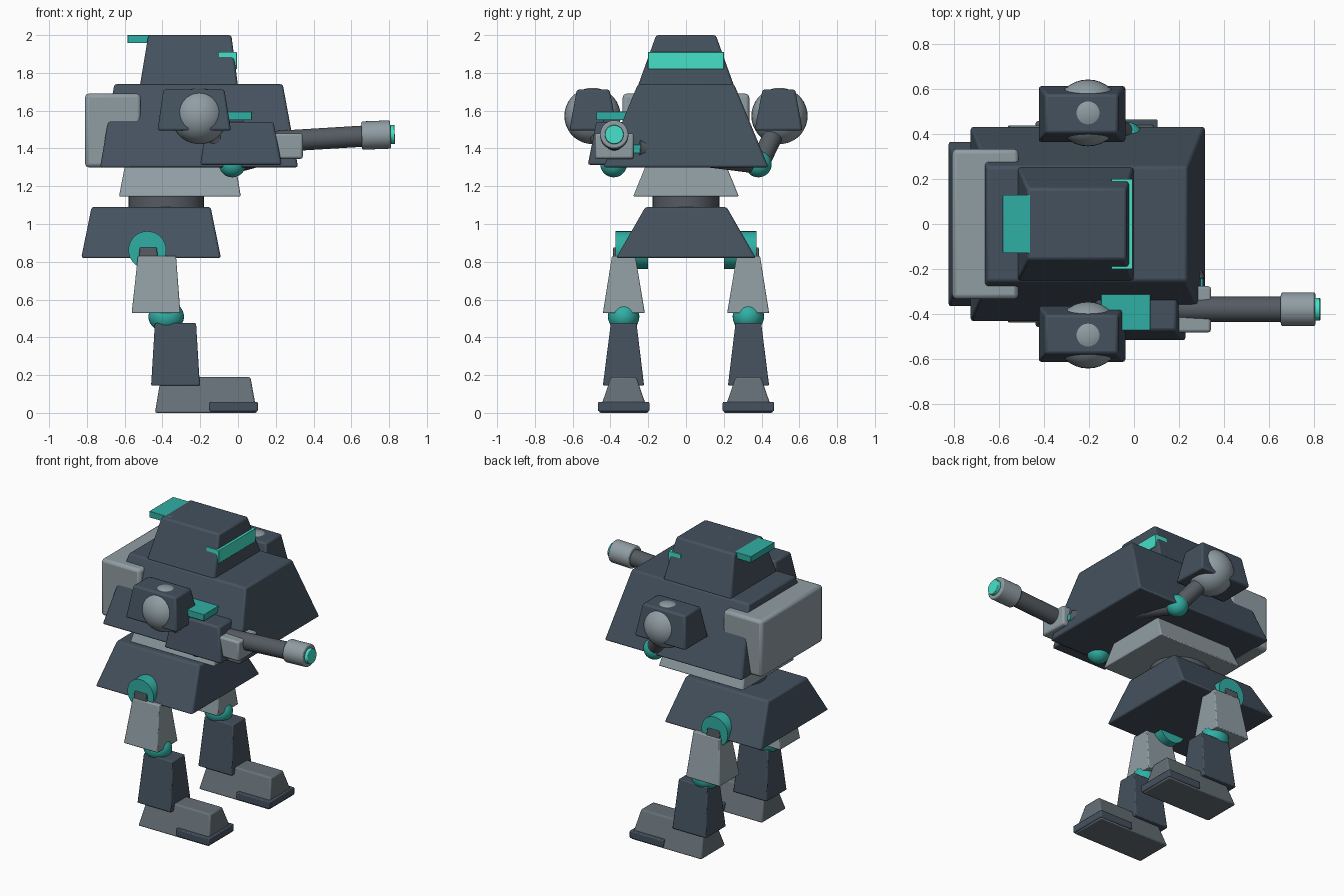
import bpy, bmesh, math
from mathutils import Vector, Matrix

if "Cube" in bpy.data.objects:
    bpy.data.objects.remove(bpy.data.objects["Cube"])


def material(name, rgb):
    m = bpy.data.materials.new(name)
    m.diffuse_color = (*rgb, 1)
    m.use_nodes = True
    m.node_tree.nodes["Principled BSDF"].inputs["Base Color"].default_value = m.diffuse_color
    return m


DARK = material("dark_armour", (0.058, 0.083, 0.112))
LIGHT = material("light_plate", (0.28, 0.34, 0.37))
MID = material("mid_plate", (0.13, 0.16, 0.18))
METAL = material("gunmetal", (0.09, 0.105, 0.12))
TEAL = material("teal_joint", (0.03, 0.43, 0.37))
GLOW = material("bright_teal", (0.06, 0.75, 0.58))


def finish(name, bm, mat, bevel=0.0):
    bmesh.ops.recalc_face_normals(bm, faces=bm.faces)
    me = bpy.data.meshes.new(name)
    bm.to_mesh(me)
    bm.free()
    ob = bpy.data.objects.new(name, me)
    bpy.context.collection.objects.link(ob)
    me.materials.append(mat)
    if bevel:
        b = ob.modifiers.new("bevel", 'BEVEL')
        b.width, b.segments = bevel, 2
    bpy.context.view_layer.objects.active = ob
    bpy.ops.object.select_all(action='DESELECT')
    ob.select_set(True)
    bpy.ops.object.shade_smooth_by_angle(angle=math.radians(35))
    return ob


def block(name, bottom, top, z, mat, bevel=0.012):
    """Tapered box; bottom and top are (x0, x1, y0, y1), z is (z0, z1)."""
    bm = bmesh.new()
    bmesh.ops.create_cube(bm, size=1)
    for v in bm.verts:
        r = top if v.co.z > 0 else bottom
        v.co = (r[v.co.x > 0], r[2 + (v.co.y > 0)], z[v.co.z > 0])
    return finish(name, bm, mat, bevel)


def box(name, r, z, mat, bevel=0.012):
    return block(name, r, r, z, mat, bevel)


def ball(name, c, r, mat):
    bm = bmesh.new()
    bmesh.ops.create_uvsphere(bm, u_segments=32, v_segments=18, radius=1)
    bmesh.ops.transform(bm, verts=bm.verts,
                        matrix=Matrix.Translation(c) @ Matrix.Diagonal((*r, 1)))
    return finish(name, bm, mat)


def rod(name, a, b, r, mat, bevel=0.0, squash=1.0):
    a, b = Vector(a), Vector(b)
    d = b - a
    bm = bmesh.new()
    bmesh.ops.create_cone(bm, cap_ends=True, segments=32, radius1=r, radius2=r, depth=d.length)
    turn = d.to_track_quat('Z', 'Y').to_matrix().to_4x4()
    flat = Matrix.Diagonal((1, squash, 1, 1))
    bmesh.ops.transform(bm, verts=bm.verts, matrix=flat @ Matrix.Translation((a + b) / 2) @ turn)
    return finish(name, bm, mat, bevel)


# Hips, waist and torso
block("pelvis", (-.83, -.09, -.37, .37), (-.775, -.145, -.215, .215), (.82, 1.09), DARK)
rod("waist", (-.38, 0, 1.05), (-.38, 0, 1.18), .2, METAL, 0, .89)
block("abdomen", (-.63, .015, -.28, .28), (-.595, -.015, -.205, .205), (1.145, 1.33), LIGHT, .008)
block("torso", (-.73, .318, -.437, .437), (-.655, .237, -.255, .255), (1.3, 1.74), DARK)
box("backpack", (-.81, -.515, -.335, .335), (1.3, 1.69), LIGHT, .02)

# Head, visor and top sensor
block("head", (-.52, 0, -.255, .255), (-.475, -.035, -.158, .158), (1.73, 2.0), DARK)
box("visor_band", (-.1, -.012, -.2, .2), (1.87, 1.91), GLOW, 0)
box("visor_front", (-.05, -.006, -.2, .2), (1.82, 1.91), GLOW, .003)
box("top_sensor", (-.585, -.31, -.13, .13), (1.957, 2.0), TEAL, .003)

for s, side in ((-1, "right"), (1, "left")):
    def span(x0, x1, y0, y1):
        return (x0, x1, *sorted((s * y0, s * y1)))

    # Shoulder, upper arm and elbow
    block(side + "_shoulder_pad", span(-.426, -.037, .363, .617), span(-.395, -.072, .405, .578),
          (1.495, 1.712), DARK)
    ball(side + "_shoulder_ball", (-.205, s * .495, 1.572), (.149,) * 3, LIGHT)
    rod(side + "_upper_arm", (-.2, s * .5, 1.55), (-.03, s * .39, 1.32), .052, METAL)
    ball(side + "_elbow", (-.03, s * .383, 1.318), (.071,) * 3, TEAL)

    # Leg with hip drum, thigh, knee, shin and foot
    rod(side + "_hip_joint", (-.48, s * .2, .862), (-.48, s * .374, .862), .1, TEAL)
    block(side + "_hip_strut", span(-.53, -.42, .27, .39), span(-.52, -.43, .275, .385),
          (.78, .875), METAL, .004)
    block(side + "_thigh", span(-.563, -.305, .218, .44), span(-.53, -.328, .268, .392),
          (.528, .83), LIGHT, .006)
    ball(side + "_knee", (-.38, s * .33, .51), (.094, .083, .083), TEAL)
    block(side + "_shin", span(-.46, -.202, .222, .44), span(-.44, -.222, .262, .398),
          (.145, .475), DARK, .006)
    block(side + "_foot", span(-.44, .1, .198, .462), span(-.408, .066, .263, .397),
          (0, .19), MID, .01)
    box(side + "_toe_plate", span(-.15, .105, .194, .466), (.008, .058), DARK, .006)

# Right arm cannon
block("cannon_body", (-.2, .232, -.52, -.28), (-.165, .188, -.475, -.325), (1.313, 1.54), DARK)
box("cannon_sight", (-.147, .073, -.475, -.305), (1.55, 1.595), TEAL, .003)
box("sight_mount", (-.08, .03, -.44, -.35), (1.52, 1.56), DARK, 0)
box("cannon_collar", (.07, .343, -.483, -.277), (1.345, 1.48), LIGHT)
rod("cannon_barrel", (.12, -.38, 1.432), (.68, -.38, 1.466), .056, METAL)
rod("cannon_muzzle", (.655, -.38, 1.468), (.808, -.38, 1.474), .075, LIGHT, .008)
rod("muzzle_glow", (.78, -.38, 1.472), (.83, -.38, 1.474), .05, GLOW, .003)

# Left forearm reaching across to steady the cannon
rod("left_forearm", (-.03, .383, 1.318), (.27, -.26, 1.40), .052, METAL)
box("left_hand", (.23, .308, -.3, -.23), (1.375, 1.42), TEAL, .003)
